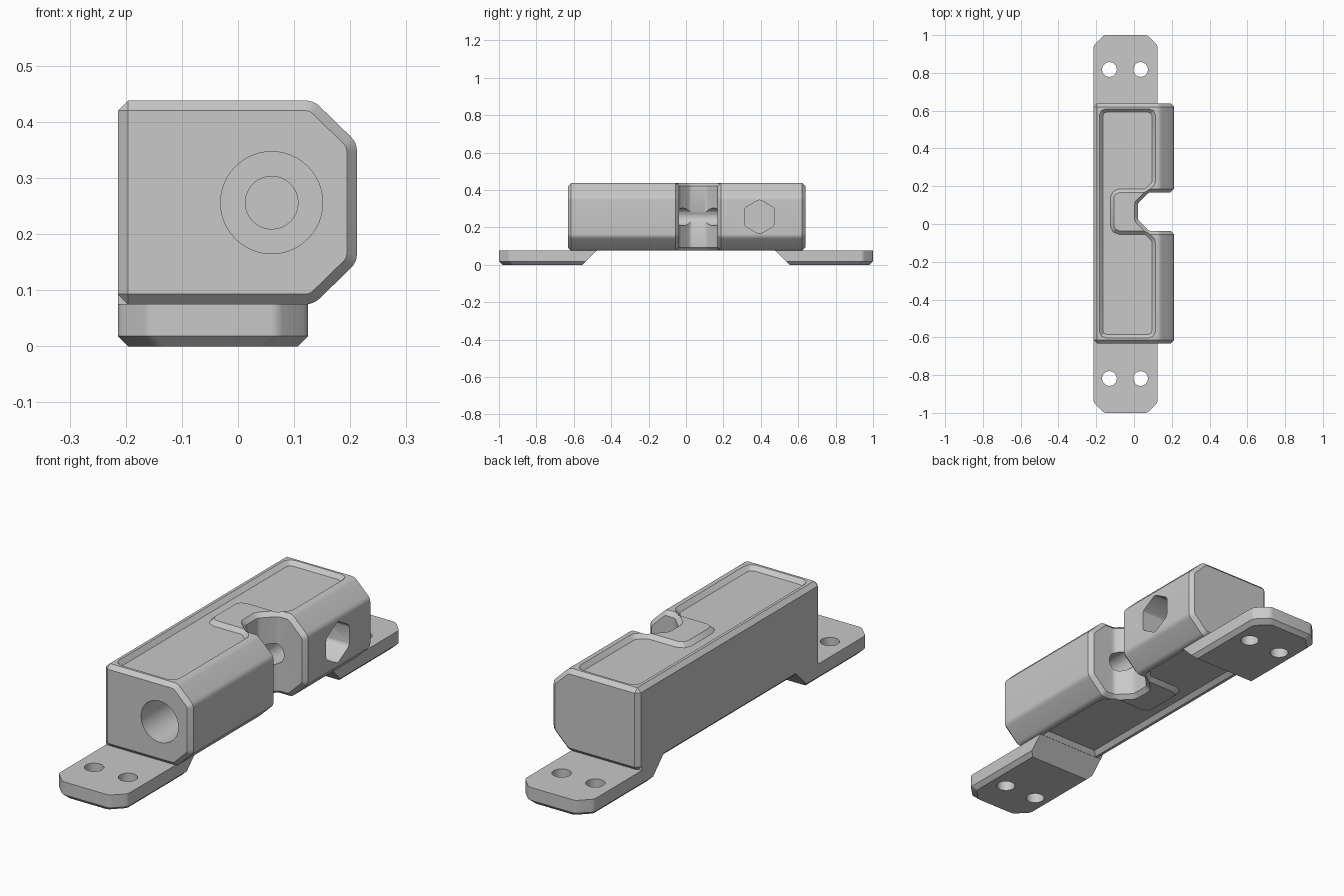
import bpy, bmesh, math
from mathutils import Vector

cube = bpy.data.objects.get("Cube")
if cube:
    bpy.data.objects.remove(cube, do_unlink=True)

grey = bpy.data.materials.new("plain_grey")
grey.use_nodes = True
grey.diffuse_color = (0.58, 0.58, 0.58, 1)
grey.node_tree.nodes["Principled BSDF"].inputs["Base Color"].default_value = grey.diffuse_color


def rounded(pts, steps=4):
    """Outline from (u, v) or (u, v, radius) points, with filleted corners."""
    out = []
    for i, p in enumerate(pts):
        c = Vector(p[:2])
        if len(p) < 3:
            out.append(c)
            continue
        a = (Vector(pts[i - 1][:2]) - c).normalized()
        b = (Vector(pts[(i + 1) % len(pts)][:2]) - c).normalized()
        half = a.angle(b) / 2
        centre = c + (a + b).normalized() * (p[2] / math.sin(half))
        start = (c + a * (p[2] / math.tan(half)) - centre).normalized()
        end = (c + b * (p[2] / math.tan(half)) - centre).normalized()
        for k in range(steps + 1):
            out.append(centre + start.slerp(end, k / steps) * p[2])
    return out


def grown(pts, d):
    """Counter-clockwise outline moved outward by d."""
    out = []
    for i, p in enumerate(pts):
        a = (p - pts[i - 1]).normalized()
        b = (pts[(i + 1) % len(pts)] - p).normalized()
        na, nb = Vector((a.y, -a.x)), Vector((b.y, -b.x))
        out.append(p + (na + nb) * (d / (1 + na.dot(nb))))
    return out


def circle(u, v, r, n=32):
    return [Vector((u + r * math.cos(math.tau * i / n), v + r * math.sin(math.tau * i / n)))
            for i in range(n)]


def loft(name, axis, loops):
    """Solid through (position, outline) sections along an axis."""
    place = {"x": lambda t, p: (t, p.x, p.y), "y": lambda t, p: (p.x, t, p.y),
             "z": lambda t, p: (p.x, p.y, t)}[axis]
    bm = bmesh.new()
    rings = [[bm.verts.new(place(t, p)) for p in pts] for t, pts in loops]
    n = len(rings[0])
    bm.faces.new(rings[0])
    bm.faces.new(rings[-1])
    for lo, hi in zip(rings, rings[1:]):
        for i in range(n):
            bm.faces.new((lo[i], lo[(i + 1) % n], hi[(i + 1) % n], hi[i]))
    bmesh.ops.recalc_face_normals(bm, faces=bm.faces)
    mesh = bpy.data.meshes.new(name)
    bm.to_mesh(mesh)
    bm.free()
    mesh.materials.append(grey)
    obj = bpy.data.objects.new(name, mesh)
    bpy.context.collection.objects.link(obj)
    return obj


cutters = []


def cut(obj, cutter):
    cutter.hide_render = True
    cutters.append(cutter)
    mod = obj.modifiers.new("cut", "BOOLEAN")
    mod.operation, mod.solver, mod.object = "DIFFERENCE", "EXACT", cutter


def finish(obj):
    """Apply all modifiers and smooth the curved faces."""
    graph = bpy.context.evaluated_depsgraph_get()
    mesh = bpy.data.meshes.new_from_object(obj.evaluated_get(graph))
    obj.modifiers.clear()
    obj.data = mesh
    bpy.ops.object.select_all(action="DESELECT")
    obj.select_set(True)
    bpy.context.view_layer.objects.active = obj
    bpy.ops.object.shade_smooth_by_angle(angle=math.radians(30))


# Body bar with chamfered right side
left, right, low, high = -0.214, 0.212, 0.075, 0.438
section = rounded([(left, low), (0.135, low, 0.035), (right, 0.15, 0.035),
                   (right, 0.363, 0.035), (0.135, high, 0.035), (left, high)])
body = loft("body", "y", [(-0.632, section), (0.638, section)])

# Notch through the right side
notch = rounded([(0.3, -0.037), (0.3, 0.168), (0.08, 0.168, 0.03), (0.02, 0.108, 0.03),
                 (0.02, 0.023, 0.03), (0.08, -0.037, 0.03)])
cut(body, loft("notch_cutter", "z", [(-0.1, notch), (0.6, notch)]))
bevel = body.modifiers.new("edge_chamfer", "BEVEL")
bevel.width, bevel.segments = 0.018, 1
bevel.limit_method, bevel.angle_limit = "ANGLE", math.radians(30)
bevel.use_clamp_overlap = False

# Shallow pocket running round the notch, top and bottom
pocket = rounded([(-0.165, -0.585, 0.02), (0.095, -0.585, 0.02), (0.095, -0.09, 0.02),
                  (0.06, -0.055, 0.02), (-0.125, -0.055, 0.045), (-0.125, 0.185, 0.045),
                  (0.06, 0.185, 0.02), (0.095, 0.22, 0.02), (0.095, 0.592, 0.02),
                  (-0.165, 0.592, 0.02)], 2)
for floor, away in ((high - 0.018, 1), (low + 0.018, -1)):
    cut(body, loft("pocket_cutter", "z", [(floor, pocket), (floor + 0.03 * away, grown(pocket, 0.03))]))

# Bolt bore, its counterbore and the hexagonal nut trap
cut(body, loft("counterbore_cutter", "y", [(t, circle(0.06, 0.256, 0.091, 48)) for t in (-0.7, -0.33)]))
cut(body, loft("bore_cutter", "y", [(t, circle(0.06, 0.256, 0.047)) for t in (-0.36, 0.52)]))
hexagon = [(0.393 + 0.093 * math.sin(math.tau * i / 6), 0.256 + 0.093 * math.cos(math.tau * i / 6), 0.02)
           for i in range(6)]
cut(body, loft("nut_cutter", "x", [(t, rounded(hexagon, 2)) for t in (-0.04, 0.3)]))


# Mounting feet, mirrored front to back
def foot_outline(outer, inner, inset=0.0, corner=0.055):
    a, b, y = left + inset, 0.125 - inset, outer + inset
    return rounded([(a, inner), (a, y + corner, 0.03), (a + corner, y, 0.03),
                    (b - corner, y, 0.03), (b, y + corner, 0.03), (b, inner)])


feet = loft("mounting_feet", "z", [(0, foot_outline(-1, -0.553, 0.018)), (0.018, foot_outline(-1, -0.535)),
                                   (low, foot_outline(-1, -0.478))])
for x in (-0.13, 0.035):
    cut(feet, loft("screw_hole_cutter", "z", [(t, circle(x, -0.818, 0.039)) for t in (-0.1, 0.2)]))

# Pads joining the feet to the body
pad = [[Vector((x, y)) for x, y in ((left, -0.614), (0.125, -0.614), (0.125, inner), (left, inner))]
       for inner in (-0.478, -0.46)]
pads = loft("foot_pads", "z", [(low - 0.001, pad[0]), (low + 0.019, pad[1])])
for obj in (feet, pads):
    mirror = obj.modifiers.new("mirror", "MIRROR")
    mirror.use_axis = (False, True, False)

for obj in (body, feet, pads):
    finish(obj)
for cutter in cutters:
    bpy.data.objects.remove(cutter, do_unlink=True)
